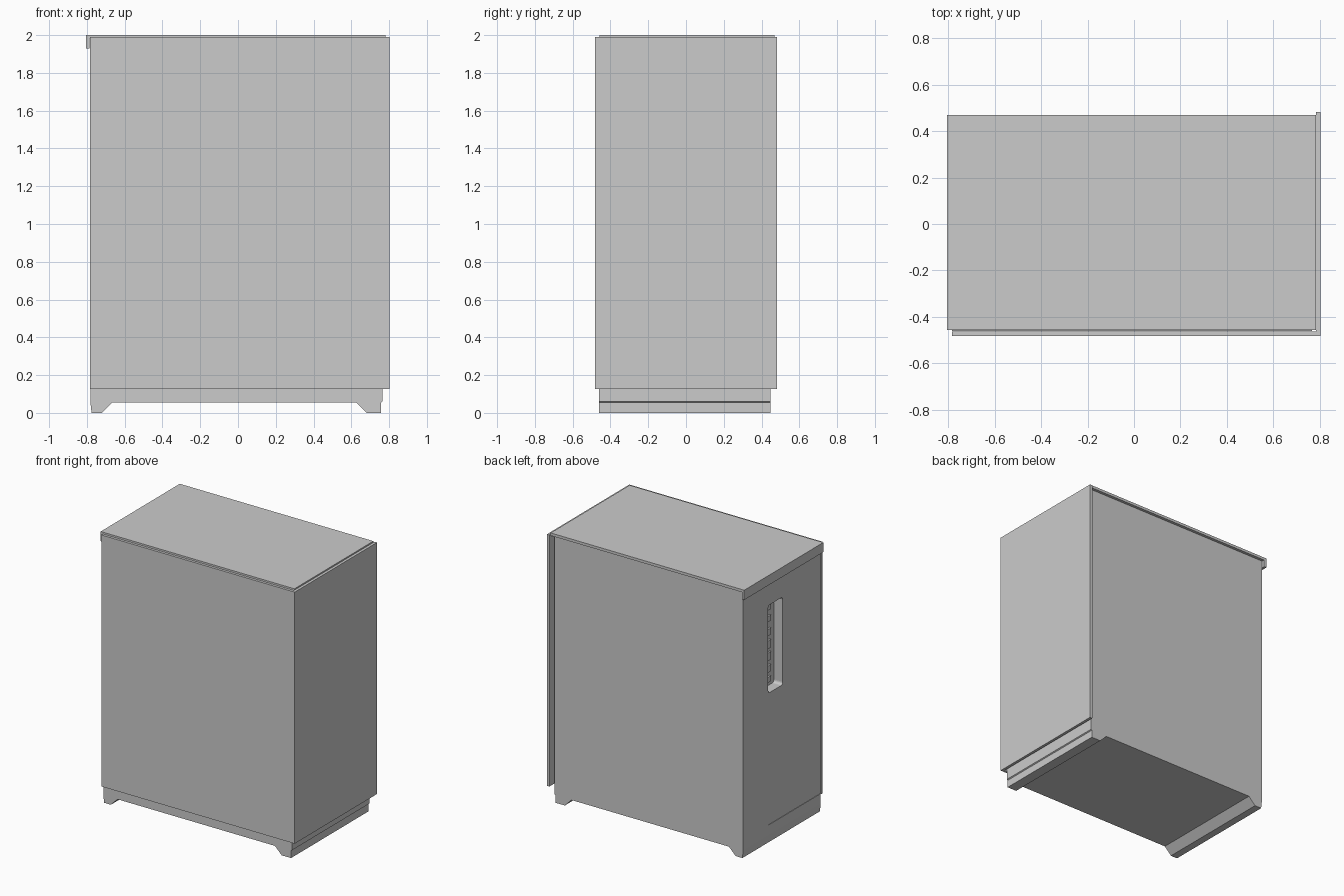
import bpy, bmesh

if "Cube" in bpy.data.objects:
    bpy.data.objects.remove(bpy.data.objects["Cube"])


def finish(bm, name):
    bmesh.ops.recalc_face_normals(bm, faces=bm.faces[:])
    me = bpy.data.meshes.new(name)
    bm.to_mesh(me)
    bm.free()
    ob = bpy.data.objects.new(name, me)
    bpy.context.scene.collection.objects.link(ob)
    return ob


def extrude_y(name, profile, y0, y1):
    """Extrude an x-z outline along y."""
    bm = bmesh.new()
    face = bm.faces.new([bm.verts.new((x, y0, z)) for x, z in profile])
    new = bmesh.ops.extrude_face_region(bm, geom=[face])["geom"]
    verts = [v for v in new if isinstance(v, bmesh.types.BMVert)]
    bmesh.ops.translate(bm, verts=verts, vec=(0, y1 - y0, 0))
    return finish(bm, name)


def box(name, x, y, z, round_x=0.0):
    """Box from ranges; round_x rounds the edges running along x."""
    bm = bmesh.new()
    bmesh.ops.create_cube(bm, size=1)
    for v in bm.verts:
        for i, r in enumerate((x, y, z)):
            v.co[i] = r[0] if v.co[i] < 0 else r[1]
    if round_x:
        edges = [e for e in bm.edges
                 if abs(e.verts[0].co.x - e.verts[1].co.x) > 1e-5]
        bmesh.ops.bevel(bm, geom=edges, offset=round_x, segments=4,
                        profile=0.5, affect='EDGES')
    return finish(bm, name)


def cut(target, cutter):
    mod = target.modifiers.new("cut", 'BOOLEAN')
    mod.operation = 'DIFFERENCE'
    mod.solver = 'EXACT'
    mod.object = cutter
    cutter.hide_render = True
    bpy.context.view_layer.objects.active = target
    bpy.ops.object.modifier_apply(modifier=mod.name)
    bpy.data.objects.remove(cutter)


# Case body with both full-depth feet in one outline
body = extrude_y("case_body", [
    (-0.775, 0), (-0.72, 0), (-0.665, 0.055), (0.625, 0.055), (0.68, 0),
    (0.757, 0), (0.757, 0.055), (0.765, 0.06), (0.765, 1.98),
    (-0.782, 1.98), (-0.782, 0.06)], -0.46, 0.447)

# Port recess and the lower seam on the left side
cut(body, box("recess_cutter", (-0.9, -0.71), (-0.015, 0.155), (1.11, 1.76), 0.02))
cut(body, box("seam_cutter", (-0.9, -0.779), (-0.5, 0.155), (0.133, 0.137)))

# Glass panels on the front and right side
box("front_panel", (-0.783, 0.782), (-0.482, -0.463), (0.127, 1.99))
box("right_panel", (0.782, 0.802), (-0.482, 0.482), (0.127, 1.99))

# Top cover with a lip folded down over the left side
extrude_y("top_cover", [
    (-0.805, 1.928), (-0.785, 1.928), (-0.785, 1.98), (0.782, 1.98),
    (0.782, 2.0), (-0.805, 2.0)], -0.457, 0.468)

# Port blocks inside the recess: centre height, height
for i, (z, h) in enumerate([(1.70, 0.05), (1.61, 0.04), (1.51, 0.05),
                            (1.42, 0.06), (1.33, 0.06), (1.24, 0.05),
                            (1.16, 0.04)]):
    box(f"port_{i + 1}", (-0.722, -0.705), (0.035, 0.105),
        (z - h / 2, z + h / 2))
